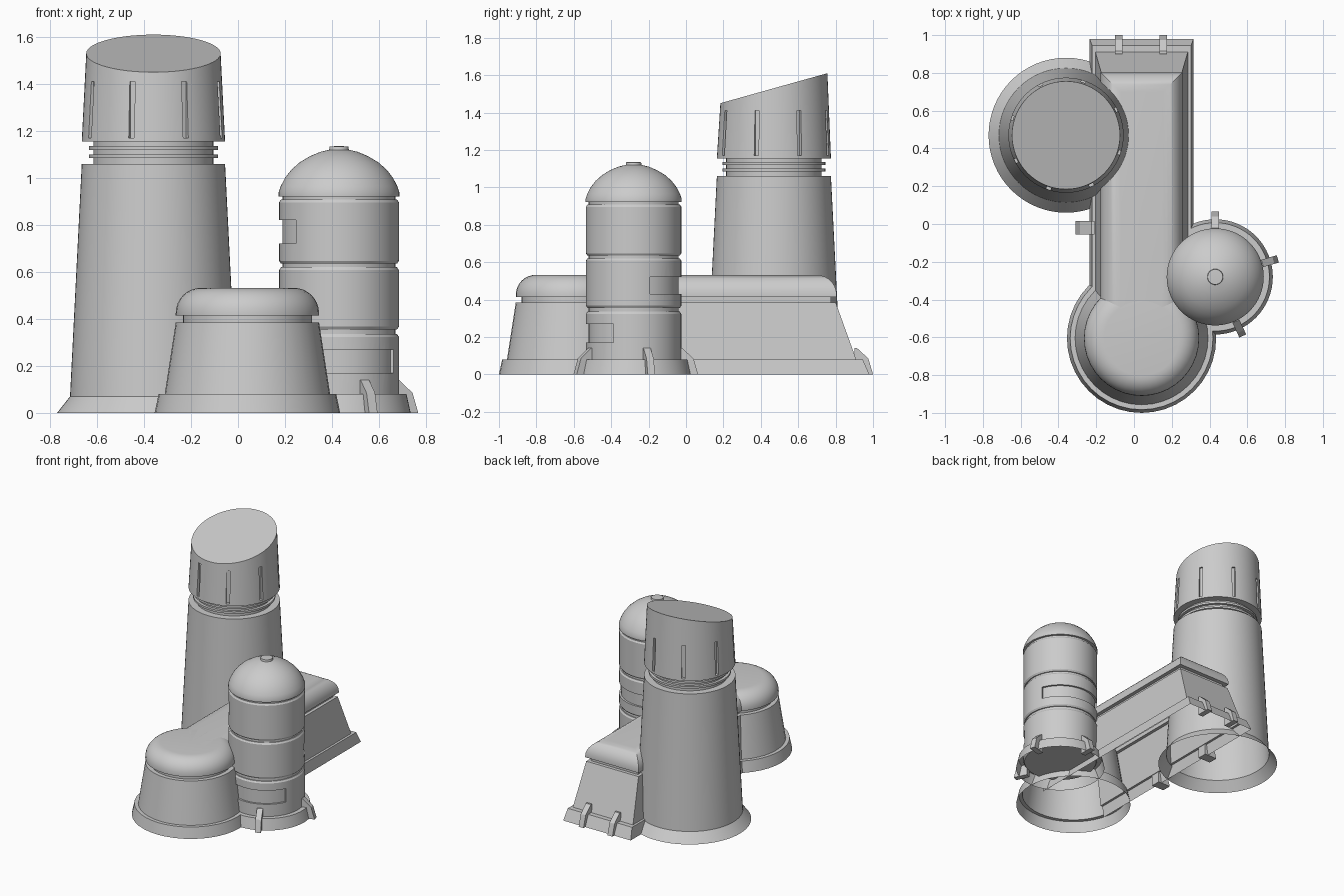
import bpy, bmesh
from math import sin, cos, pi, radians
from mathutils import Matrix, Vector

cube = bpy.data.objects.get("Cube")
if cube:
    bpy.data.objects.remove(cube)

# One plain grey finish for everything
grey = bpy.data.materials.new("light_grey")
grey.use_nodes = True
grey.diffuse_color = (0.6, 0.6, 0.6, 1)
bsdf = grey.node_tree.nodes["Principled BSDF"]
bsdf.inputs["Base Color"].default_value = (0.6, 0.6, 0.6, 1)
bsdf.inputs["Roughness"].default_value = 0.7

TOWER = (-0.36, 0.47)
SILO = (0.43, -0.28)
HEAD = (0.04, -0.605)


def smooth(mesh):
    for p in mesh.polygons:
        p.use_smooth = True
    mesh.set_sharp_from_angle(angle=radians(30))


def finish(name, bm, centre=(0, 0)):
    bmesh.ops.remove_doubles(bm, verts=bm.verts, dist=1e-5)
    bmesh.ops.recalc_face_normals(bm, faces=bm.faces)
    mesh = bpy.data.meshes.new(name)
    bm.to_mesh(mesh)
    bm.free()
    mesh.materials.append(grey)
    smooth(mesh)
    ob = bpy.data.objects.new(name, mesh)
    ob.location = (centre[0], centre[1], 0)
    bpy.context.collection.objects.link(ob)
    return ob


def bridge(bm, rings, closed=True):
    """Skin a list of vertex rings with quads."""
    n = len(rings[0])
    for a, b in zip(rings, rings[1:]):
        for i in range(n if closed else n - 1):
            j = (i + 1) % n
            quad = list(dict.fromkeys((a[i], a[j], b[j], b[i])))
            bm.faces.new(quad)


def lathe(name, profile, centre, sides=64):
    """Turn (radius, z) points; a zero radius becomes a flat centre."""
    bm = bmesh.new()
    rings = []
    for r, z in profile:
        if r == 0:
            rings.append([bm.verts.new((0, 0, z))] * sides)
        else:
            rings.append([bm.verts.new((r * cos(2 * pi * i / sides),
                                        r * sin(2 * pi * i / sides), z))
                          for i in range(sides)])
    bridge(bm, rings)
    return finish(name, bm, centre)


def cut(target, cutter):
    """Subtract the cutter and keep the result as a plain mesh."""
    mod = target.modifiers.new("cut", 'BOOLEAN')
    mod.operation = 'DIFFERENCE'
    mod.solver = 'EXACT'
    mod.object = cutter
    cutter.hide_render = True
    bpy.context.view_layer.update()
    graph = bpy.context.evaluated_depsgraph_get()
    mesh = bpy.data.meshes.new_from_object(target.evaluated_get(graph))
    target.modifiers.clear()
    target.data = mesh
    smooth(mesh)
    bpy.data.objects.remove(cutter)


def arc(radius, z, size, steps=8):
    """Quarter-round shoulder from vertical to flat."""
    return [(radius - size * (1 - cos(t * pi / 2 / steps)),
             z + size * sin(t * pi / 2 / steps)) for t in range(steps + 1)]


# Tall tower: flared foot, tapering shaft and ringed neck
shaft = [(0.41, 0), (0.355, 0.07), (0.305, 1.06), (0.255, 1.06)]
for z in (1.085, 1.12):
    shaft += [(0.255, z), (0.275, z), (0.275, z + 0.015), (0.255, z + 0.015)]
lathe("tower_shaft", shaft + [(0.255, 1.16)], TOWER)

# Slant-topped tower cap with eight upright slots
cap = lathe("tower_cap", [(0, 1.155), (0.305, 1.155), (0.286, 1.53), (0, 1.53)], TOWER)
for v in cap.data.vertices:
    if v.co.z > 1.5:
        v.co.z += v.co.y * 0.28
bm = bmesh.new()
for i in range(8):
    spin = Matrix.Rotation(radians(45 * i - 18), 4, 'Z')
    bmesh.ops.create_cube(bm, size=1, matrix=spin @ Matrix.Translation((0.315, 0, 1.29))
                          @ Matrix.Diagonal((0.07, 0.024, 0.24, 1)))
cut(cap, finish("slot_cutter", bm, TOWER))

# Small silo: skirt, inner core and three drums with recessed panels
lathe("silo_skirt", [(0.305, 0), (0.287, 0.08), (0.25, 0.08)], SILO)
lathe("silo_core", [(0.24, 0.06), (0.24, 0.94)], SILO)
drums = [(0.05, 0.335, 0.17, 0.27, -145, -25),
         (0.355, 0.62, 0.43, 0.52, 20, 140),
         (0.635, 0.908, 0.72, 0.82, 140, 224)]
for low, high, z0, z1, start, end in drums:
    drum = lathe("silo_drum", [(0, low), (0.247, low), (0.255, low + 0.012),
                               (0.255, high - 0.012), (0.247, high), (0, high)], SILO)
    bm = bmesh.new()
    rings = []
    for k in range(25):
        a = radians(start + (end - start) * k / 24)
        rings.append([bm.verts.new((r * cos(a), r * sin(a), z))
                      for r, z in ((0.241, z0), (0.3, z0), (0.3, z1), (0.241, z1))])
    bridge(bm, rings)
    bm.faces.new(rings[0])
    bm.faces.new(rings[-1])
    cut(drum, finish("panel_cutter", bm, SILO))

# Silo dome with a small knob
lathe("silo_dome", [(0, 0.922), (0.257, 0.922), (0.257, 0.938), (0.248, 0.965),
                    (0.23, 1.0), (0.203, 1.035), (0.168, 1.066), (0.125, 1.092),
                    (0.08, 1.111), (0.042, 1.12), (0.04, 1.134), (0, 1.136)], SILO)

# Round front block: skirt, wall, groove and soft cap
lathe("front_block", [(0.395, 0), (0.378, 0.08), (0.352, 0.08), (0.305, 0.385),
                      (0.275, 0.385), (0.275, 0.415), (0.305, 0.415)]
      + arc(0.305, 0.425, 0.107) + [(0, 0.532)], HEAD, 40)

# Long hall behind it, as U-shaped layers of (half width, back y, z)
layers = [(0.275, 0.98, 0), (0.262, 0.945, 0.08), (0.245, 0.91, 0.08),
          (0.213, 0.80, 0.385), (0.19, 0.775, 0.385), (0.19, 0.775, 0.415),
          (0.218, 0.805, 0.415)]
layers += [(r, r + 0.587, z) for r, z in arc(0.218, 0.425, 0.107)]
bm = bmesh.new()
rings = []
for half, back, z in layers:
    rings.append([bm.verts.new((HEAD[0] + x, y, z)) for x, y in
                  ((half, HEAD[1]), (half, back), (-half, back), (-half, HEAD[1]))])
bridge(bm, rings, closed=False)
bm.faces.new(rings[-1])
finish("hall", bm)


def bracket(name, x, y, angle, width):
    """Wedge foot: outer tip at (x, y), pointing out along the angle."""
    bm = bmesh.new()
    sides = []
    for w in (-width / 2, width / 2):
        sides.append([bm.verts.new((u, w, z)) for u, z in
                      ((-0.1, 0), (0, 0), (-0.025, 0.085), (-0.085, 0.14), (-0.1, 0.14))])
    bridge(bm, sides)
    bm.faces.new(sides[0])
    bm.faces.new(sides[1])
    bm.transform(Matrix.Rotation(radians(angle), 4, 'Z'))
    finish(name, bm, (x, y))


# Wedge brackets round the silo, at the hall back and on its right wall
for angle in (90, 16, -65):
    tip = Vector(SILO) + Vector((cos(radians(angle)), sin(radians(angle)))) * 0.345
    bracket("silo_bracket", tip.x, tip.y, angle, 0.04)
for x in (-0.08, 0.155):
    bracket("back_bracket", x, 1.0, 90, 0.04)
for y in (-0.02, 0.48):
    bracket("side_bracket", -0.31, y, 180, 0.07)
